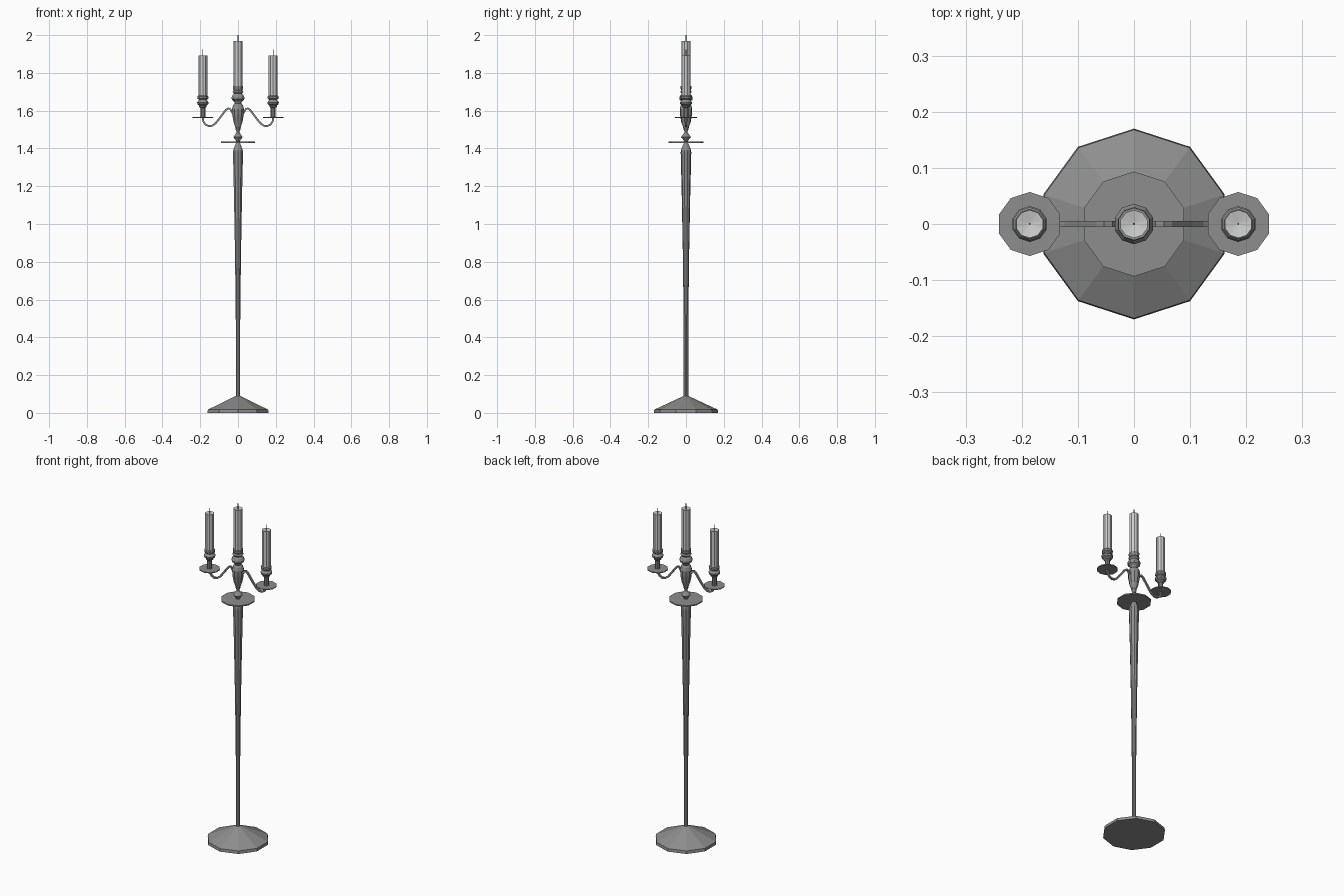
import bpy, bmesh, math
from mathutils import Vector

if "Cube" in bpy.data.objects:
    bpy.data.objects.remove(bpy.data.objects["Cube"])

SIDES = 10


def material(name, g):
    m = bpy.data.materials.new(name)
    m.diffuse_color = (g, g, g, 1)
    m.use_nodes = True
    m.node_tree.nodes["Principled BSDF"].inputs["Base Color"].default_value = m.diffuse_color
    return m


METAL = material("dark_metal", 0.27)
WAX = material("wax", 0.62)
WICK = material("wick", 0.03)


def finish(name, bm, mat):
    bmesh.ops.recalc_face_normals(bm, faces=bm.faces)
    me = bpy.data.meshes.new(name)
    bm.to_mesh(me)
    bm.free()
    me.materials.append(mat)
    ob = bpy.data.objects.new(name, me)
    bpy.context.collection.objects.link(ob)
    return ob


def lathe(name, profile, x=0.0, mat=METAL, sides=SIDES):
    """Turn (radius, z) points around a vertical axis; radius 0 makes a pole."""
    bm = bmesh.new()
    rings = []
    for r, z in profile:
        if r == 0:
            rings.append([bm.verts.new((x, 0, z))] * sides)
        else:
            angles = [math.pi / 2 + 2 * math.pi * i / sides for i in range(sides)]
            rings.append([bm.verts.new((x + r * math.cos(a), r * math.sin(a), z)) for a in angles])
    for lo, hi in zip(rings, rings[1:]):
        for i in range(sides):
            j = (i + 1) % sides
            quad = list(dict.fromkeys((lo[i], lo[j], hi[j], hi[i])))
            bm.faces.new(quad)
    return finish(name, bm, mat)


def arm(name, path, side, half=0.005):
    """Sweep a square section along a path in the xz plane."""
    bm = bmesh.new()
    pts = [Vector((side * px, 0, pz)) for px, pz in path]
    rings = []
    for i, p in enumerate(pts):
        t = (pts[min(i + 1, len(pts) - 1)] - pts[max(i - 1, 0)]).normalized()
        n = Vector((-t.z, 0, t.x)) * half
        b = Vector((0, half, 0))
        rings.append([bm.verts.new(p + o) for o in (n + b, n - b, -n - b, -n + b)])
    for a, c in zip(rings, rings[1:]):
        for i in range(4):
            bm.faces.new((a[i], a[(i + 1) % 4], c[(i + 1) % 4], c[i]))
    bm.faces.new(rings[0])
    bm.faces.new(rings[-1])
    return finish(name, bm, METAL)


def candle(name, x, bottom, top):
    # slightly hollowed top with a thin wick
    lathe(name, [(0, bottom), (0.025, bottom), (0.025, top), (0, top - 0.005)], x, WAX)
    wt = top + 0.03
    lathe(name + "_wick", [(0, top - 0.006), (0.002, top - 0.006), (0.002, wt), (0, wt)], x, WICK, 4)


# foot and tapering pole
lathe("base", [(0, 0), (0.17, 0), (0.168, 0.017), (0.012, 0.09), (0, 0.09)])
lathe("pole", [(0, 0.08), (0.012, 0.08), (0.012, 0.45), (0.0165, 0.83), (0.0225, 1.15),
               (0.028, 1.38), (0.026, 1.393), (0.010, 1.432), (0, 1.432)])

# wide drip disc and turned centre stem
lathe("centre_disc", [(0, 1.429), (0.0935, 1.429), (0.0935, 1.436), (0, 1.436)])
lathe("centre_stem", [(0, 1.434), (0.010, 1.434), (0.012, 1.442), (0.026, 1.460), (0.011, 1.480),
                      (0.008, 1.488), (0.013, 1.500), (0.016, 1.515), (0.025, 1.540),
                      (0.032, 1.580), (0.033, 1.610), (0.027, 1.630), (0.018, 1.638),
                      (0.022, 1.648), (0.034, 1.658), (0.036, 1.670), (0.030, 1.682),
                      (0.022, 1.690), (0.030, 1.700), (0.024, 1.708), (0.029, 1.718),
                      (0.029, 1.730), (0, 1.730)])
candle("centre_candle", 0, 1.72, 1.97)

# side arms, dishes, holders and candles
ARM = [(0.022, 1.572), (0.032, 1.594), (0.042, 1.609), (0.052, 1.612), (0.064, 1.604),
       (0.080, 1.583), (0.100, 1.556), (0.120, 1.532), (0.138, 1.520), (0.155, 1.518),
       (0.172, 1.526), (0.183, 1.542), (0.187, 1.565)]
for side, label in ((-1, "left"), (1, "right")):
    x = 0.186 * side
    arm(label + "_arm", ARM, side)
    lathe(label + "_dish", [(0, 1.561), (0.057, 1.561), (0.057, 1.566), (0, 1.566)], x)
    lathe(label + "_holder", [(0, 1.564), (0.014, 1.564), (0.014, 1.615), (0.020, 1.620),
                              (0.022, 1.628), (0.030, 1.634), (0.032, 1.644), (0.024, 1.654),
                              (0.022, 1.658), (0.030, 1.664), (0.030, 1.675), (0.026, 1.680),
                              (0, 1.680)], x)
    candle(label + "_candle", x, 1.67, 1.893)
